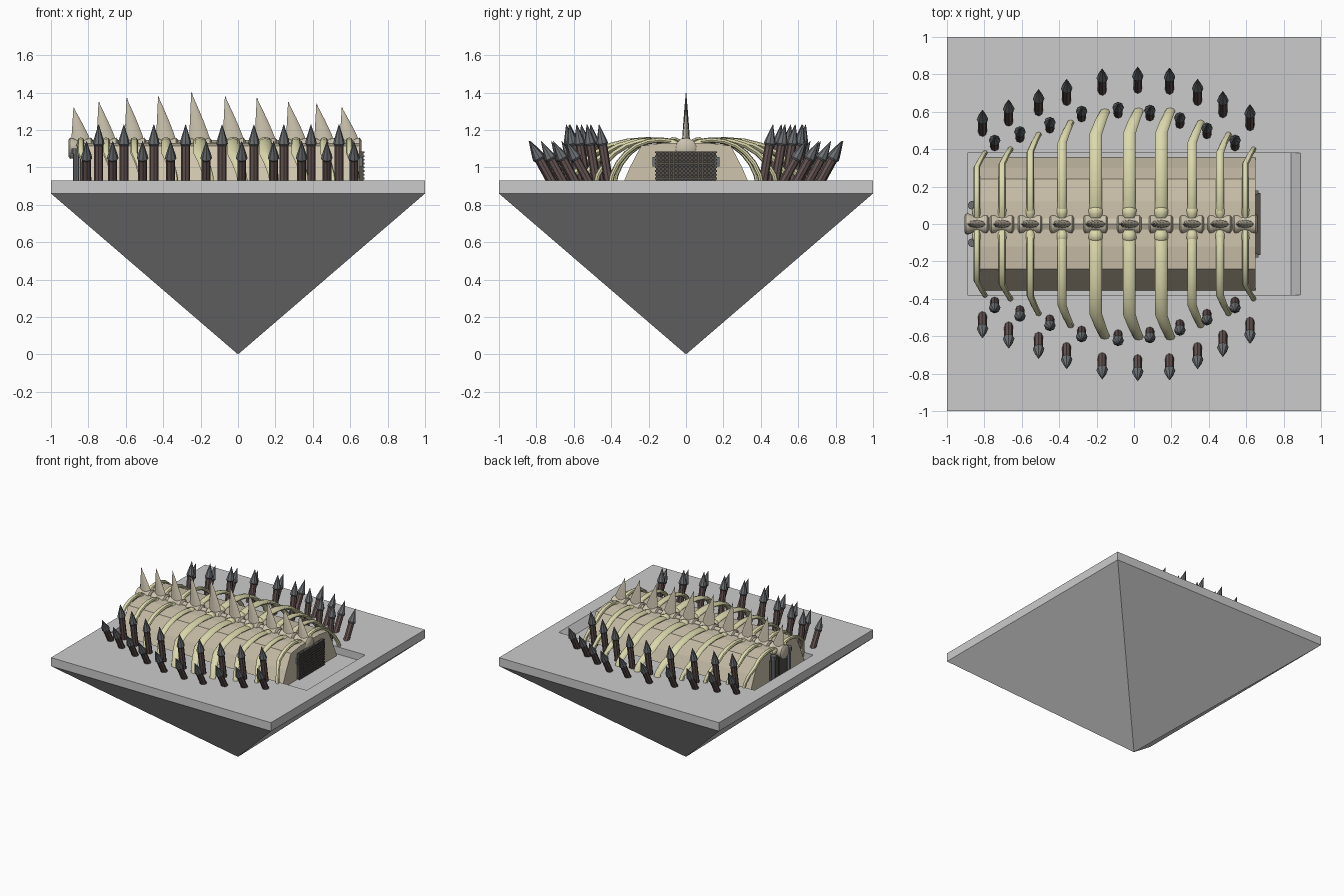
import bpy, bmesh, math
from mathutils import Vector, Matrix

if "Cube" in bpy.data.objects:
    bpy.data.objects.remove(bpy.data.objects["Cube"])

def material(name, rgb):
    m = bpy.data.materials.new(name)
    m.diffuse_color = (*rgb, 1)
    m.use_nodes = True
    m.node_tree.nodes["Principled BSDF"].inputs["Base Color"].default_value = m.diffuse_color
    return m

TAN = material("tan_wall", (0.62, 0.55, 0.42))
BONE = material("bone", (0.72, 0.70, 0.42))
SPINE = material("spine_bone", (0.60, 0.54, 0.42))
ROD = material("dark_rod", (0.13, 0.09, 0.085))
IRON = material("iron", (0.15, 0.16, 0.17))
DARK = material("dark_metal", (0.09, 0.08, 0.07))

def finish(name, bm, mat=None, smooth=False):
    bmesh.ops.recalc_face_normals(bm, faces=bm.faces)
    me = bpy.data.meshes.new(name)
    for f in bm.faces:
        f.smooth = smooth
    if smooth:
        for e in bm.edges:
            e.smooth = len(e.link_faces) < 2 or e.calc_face_angle() < 0.75
    bm.to_mesh(me)
    bm.free()
    ob = bpy.data.objects.new(name, me)
    bpy.context.collection.objects.link(ob)
    if mat:
        me.materials.append(mat)
    return ob

def loft(name, rings, mat=None, smooth=True):
    """Skin a list of point rings and cap both ends."""
    bm = bmesh.new()
    vs = [[bm.verts.new(p) for p in r] for r in rings]
    n = len(vs[0])
    for a, b in zip(vs, vs[1:]):
        for i in range(n):
            bm.faces.new((a[i], a[(i + 1) % n], b[(i + 1) % n], b[i]))
    bm.faces.new(vs[0])
    bm.faces.new(vs[-1])
    return finish(name, bm, mat, smooth)

def oval(c, u, v, n=8):
    return [c + u * math.cos(2 * math.pi * i / n) + v * math.sin(2 * math.pi * i / n) for i in range(n)]

def lathe(name, start, axis, profile, mat, n=8, smooth=True):
    """Rings of (distance, radius) along an axis."""
    axis = Vector(axis).normalized()
    u = axis.orthogonal().normalized()
    v = axis.cross(u)
    return loft(name, [oval(Vector(start) + axis * d, u * r, v * r, n) for d, r in profile], mat, smooth)

def boxes(name, items, mat):
    """Several (centre, size) boxes in one object."""
    bm = bmesh.new()
    for c, s in items:
        bmesh.ops.create_cube(bm, size=1, matrix=Matrix.Translation(c) @ Matrix.Diagonal((*s, 1)))
    return finish(name, bm, mat)

# Base: inverted pyramid and square slab with a shallow pit
def rect(x0, x1, y, z):
    return [Vector(p) for p in ((x0, -y, z), (x1, -y, z), (x1, y, z), (x0, y, z))]

bm = bmesh.new()
levels = [[bm.verts.new(p) for p in r] for r in (
    rect(-1, 1, 1, 0.86), rect(-1, 1, 1, 0.93),
    rect(-0.89, 0.89, 0.38, 0.93), rect(-0.89, 0.84, 0.38, 0.87))]
for a, b in zip(levels, levels[1:]):
    for i in range(4):
        j = (i + 1) % 4
        bm.faces.new((a[i], a[j], b[j], b[i]))
bm.faces.new(levels[-1])
apex = bm.verts.new((0, 0, 0))
for i in range(4):
    bm.faces.new((levels[0][i], levels[0][(i + 1) % 4], apex))
finish("base", bm)

# Hall body with sloping walls
half = [(0.355, 0.87), (0.30, 1.00), (0.24, 1.115), (0.12, 1.13)]
prof = half + [(-y, z) for y, z in reversed(half)]
loft("hall_body", [[Vector((x, y, z)) for y, z in prof] for x in (-0.83, 0.65)], TAN, False)

# Grated gate at the right end
boxes("gate_panel", [((0.652, 0, 0.98), (0.016, 0.32, 0.21))], DARK)
bars = [((0.664, -0.155 + 0.31 * i / 14, 0.98), (0.012, 0.01, 0.21)) for i in range(15)]
bars += [((0.668, 0, 0.88 + 0.2 * i / 10), (0.014, 0.33, 0.009)) for i in range(11)]
boxes("gate_grate", bars, DARK)
boxes("gate_hinges", [((0.655, s * 0.168, 1.03), (0.02, 0.02, 0.05)) for s in (-1, 1)], IRON)

# Door and pipes at the left end
boxes("rear_door", [((-0.835, s * 0.055, 0.96), (0.02, 0.095, 0.18)) for s in (-1, 1)], DARK)
for s, side in ((-1, "front"), (1, "back")):
    lathe("rear_pipe_" + side, (-0.865, s * 0.1, 0.87), (0, 0, 1),
          [(0, 0.018), (0.2, 0.018), (0.2, 0.024), (0.23, 0.024)], IRON)

# Spine vertebrae, spikes and ribs, ordered along x
xs = [-0.84, -0.705, -0.555, -0.385, -0.205, -0.025, 0.145, 0.31, 0.46, 0.595]
tip_z = [1.32, 1.35, 1.37, 1.38, 1.40, 1.38, 1.37, 1.35, 1.34, 1.32]
reach = [0.39, 0.41, 0.49, 0.555, 0.615, 0.62, 0.62, 0.555, 0.49, 0.41]
width = [0.017, 0.019, 0.02, 0.024, 0.034, 0.034, 0.033, 0.025, 0.021, 0.018]
arch = [(0.06, 1.115), (0.17, 1.138), (0.33, 1.146), (0.5, 1.138), (0.65, 1.115),
        (0.78, 1.075), (0.89, 1.02), (0.96, 0.96), (1.0, 0.88)]
X = Vector((1, 0, 0))

lathe("spine_cord", (-0.90, 0, 1.105), X, [(0, 0.04), (1.54, 0.04)], SPINE)
for i, x in enumerate(xs):
    k = 0.9 + 0.2 * width[i] / 0.034
    # vertebra: drum with flared rims
    lathe(f"vertebra_{i}", (x - 0.066, 0, 1.102), X,
          [(0, 0.045), (0.008, 0.057), (0.03, 0.055), (0.045, 0.046),
           (0.085, 0.046), (0.1, 0.055), (0.12, 0.057), (0.13, 0.045)], SPINE, 10)

    # swept-back flattened spike
    rings = []
    for t in (0, 0.2, 0.4, 0.6, 0.8, 0.93, 1):
        a = max(0.002, 0.054 * (1 - t ** 1.15)) * k
        c = Vector((x - 0.052 * k + a + 0.012 * t, 0, 1.13 + (tip_z[i] - 1.13) * t))
        rings.append(oval(c, X * a, Vector((0, max(0.001, 0.022 * (1 - t) ** 0.8), 0)), 8))
    loft(f"spine_spike_{i}", rings, SPINE)

    for s, side in ((-1, "front"), (1, "back")):
        # rib: flattened arch, lower end bends toward +x
        pts = [Vector((x + (0 if f < 0.8 else (f - 0.8) * 0.25 * k), s * f * reach[i], z)) for f, z in arch]
        rings = []
        for j, p in enumerate(pts):
            d = pts[min(j + 1, len(pts) - 1)] - pts[max(j - 1, 0)]
            nrm = Vector((0, -d.z, d.y)).normalized()
            w = width[i] * (1 - 0.25 * max(0, j - 5) / 3)
            rings.append(oval(p, X * w, nrm * (0.011 + 0.15 * width[i]), 8))
        loft(f"rib_{side}_{i}", rings, BONE)
        # knob where the rib meets the spine
        w = width[i]
        lathe(f"rib_knob_{side}_{i}", (x, s * 0.035, 1.115), (0, s, 0.1),
              [(0, w), (0.02, w + 0.008), (0.045, w + 0.008), (0.06, w * 0.8)], BONE)

# Pointed stakes in two rows on each side: (x, tip y)
outer = [(-0.81, 0.61), (-0.67, 0.665), (-0.51, 0.72), (-0.36, 0.775), (-0.17, 0.83),
         (0.02, 0.84), (0.19, 0.835), (0.34, 0.775), (0.475, 0.71), (0.62, 0.64)]
inner = [(-0.745, 0.465), (-0.61, 0.51), (-0.45, 0.56), (-0.28, 0.62), (-0.085, 0.64),
         (0.085, 0.625), (0.245, 0.585), (0.39, 0.53), (0.54, 0.465)]
for row, spots, top, lean in (("outer", outer, 1.14, 0.55), ("inner", inner, 1.23, 0.17)):
    for i, (x, ty) in enumerate(spots):
        for s, side in ((-1, "front"), (1, "back")):
            tip = Vector((x, s * ty, top))
            foot = Vector((x, s * (ty - lean * (top - 0.9)), 0.9))
            axis = tip - foot
            L = axis.length
            lathe(f"{row}_stake_{side}_{i}", foot, axis, [(0, 0.024), (L - 0.1, 0.024)], ROD)
            lathe(f"{row}_stake_point_{side}_{i}", foot, axis,
                  [(L - 0.12, 0.02), (L - 0.105, 0.031), (L - 0.085, 0.027), (L, 0.001)], IRON)
